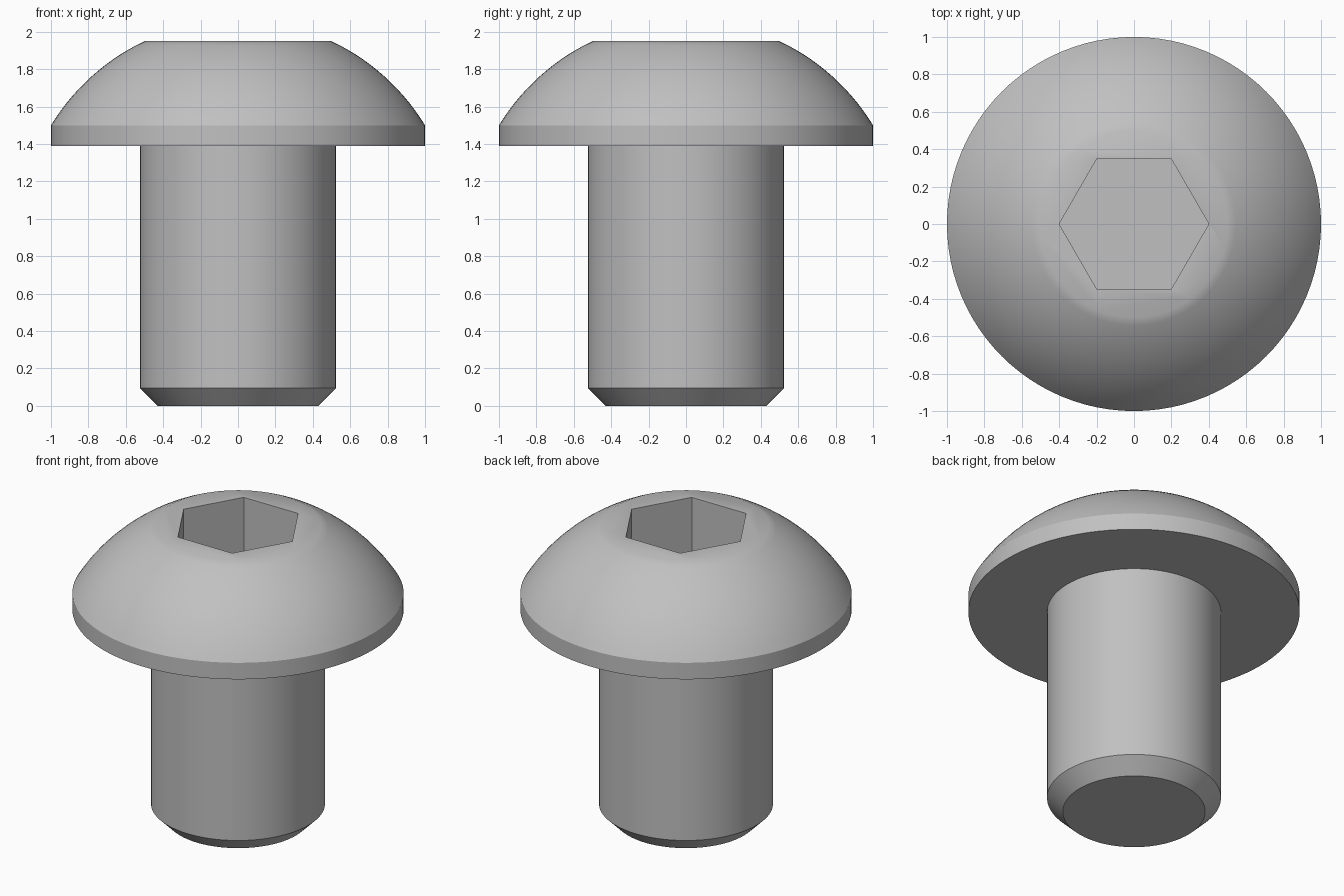
import bpy
import bmesh
import math
from mathutils import Matrix, Vector

cube = bpy.data.objects.get("Cube")
if cube:
    bpy.data.objects.remove(cube, do_unlink=True)

HEAD_BOTTOM, RIM_TOP, TOP = 1.39, 1.50, 1.95
SHANK_R, HEAD_R, FLAT_R = 0.525, 1.0, 0.5
SOCKET_R, SOCKET_DEPTH = 0.4, 0.38
SEGMENTS = 96

# Plain steel
steel = bpy.data.materials.new("steel_grey")
steel.use_nodes = True
colour = (0.53, 0.53, 0.53, 1.0)
steel.diffuse_color = colour
steel.node_tree.nodes["Principled BSDF"].inputs["Base Color"].default_value = colour


def dome_profile(steps=14):
    """Arc from rim to flat top, centred on the screw axis."""
    centre = (FLAT_R**2 + TOP**2 - HEAD_R**2 - RIM_TOP**2) / (2 * (TOP - RIM_TOP))
    radius = math.hypot(HEAD_R, RIM_TOP - centre)
    start = math.atan2(RIM_TOP - centre, HEAD_R)
    end = math.atan2(TOP - centre, FLAT_R)
    angles = [start + (end - start) * i / steps for i in range(steps + 1)]
    return [(radius * math.cos(a), centre + radius * math.sin(a)) for a in angles]


def lathe(name, profile):
    """Revolve a (radius, height) profile and cap both ends."""
    bm = bmesh.new()
    rings = []
    for r, z in profile:
        ring = bmesh.ops.create_circle(
            bm, segments=SEGMENTS, radius=r, matrix=Matrix.Translation((0, 0, z)))
        rings.append(ring["verts"])
    for low, high in zip(rings, rings[1:]):
        for i in range(SEGMENTS):
            j = (i + 1) % SEGMENTS
            bm.faces.new((low[i], low[j], high[j], high[i]))
    bm.faces.new(rings[0])
    bm.faces.new(rings[-1])
    bmesh.ops.recalc_face_normals(bm, faces=bm.faces)
    mesh = bpy.data.meshes.new(name)
    bm.to_mesh(mesh)
    bm.free()
    mesh.materials.append(steel)
    obj = bpy.data.objects.new(name, mesh)
    bpy.context.collection.objects.link(obj)
    return obj


# Chamfered shank, flange and domed head in one solid
screw = lathe("button_head_screw", [
    (0.43, 0.0), (SHANK_R, 0.095), (SHANK_R, HEAD_BOTTOM), (HEAD_R, HEAD_BOTTOM),
] + dome_profile())

# Hexagonal socket cutter, corners on the x axis
bpy.ops.mesh.primitive_cylinder_add(
    vertices=6, radius=SOCKET_R, depth=2 * SOCKET_DEPTH, location=(0, 0, TOP))
cutter = bpy.context.object
cutter.name = "socket_cutter"
cutter.data.transform(Matrix.Rotation(math.radians(30), 4, "Z"))
cutter.data.materials.append(steel)

socket = screw.modifiers.new("socket", "BOOLEAN")
socket.operation = "DIFFERENCE"
socket.solver = "EXACT"
socket.object = cutter
bpy.ops.object.select_all(action="DESELECT")
screw.select_set(True)
bpy.context.view_layer.objects.active = screw
bpy.ops.object.modifier_apply(modifier=socket.name)
bpy.data.objects.remove(cutter, do_unlink=True)

# Smooth round walls, crisp rim, chamfer and socket
bpy.ops.object.shade_smooth_by_angle(angle=math.radians(30))
